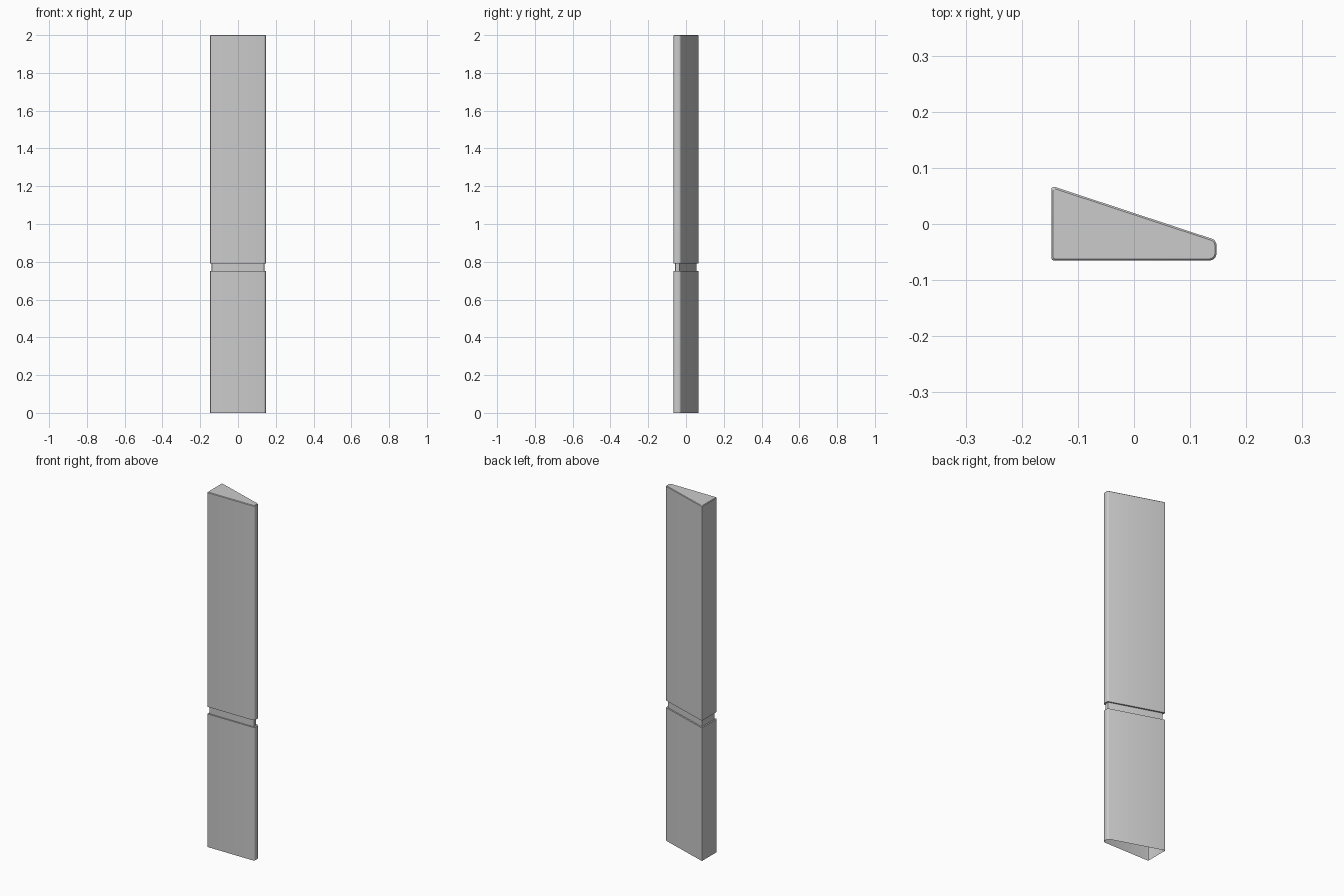
import bpy, bmesh, math
from mathutils import Vector

cube = bpy.data.objects.get("Cube")
if cube:
    bpy.data.objects.remove(cube, do_unlink=True)

grey = bpy.data.materials.new("light grey")
grey.use_nodes = True
grey.diffuse_color = (0.6, 0.6, 0.6, 1)
grey.node_tree.nodes["Principled BSDF"].inputs["Base Color"].default_value = (0.6, 0.6, 0.6, 1)

# Wedge corners, counter-clockwise, each with its rounding radius
CORNERS = [((-0.147, -0.065), 0.004), ((0.147, -0.065), 0.012),
           ((0.147, -0.029), 0.012), ((-0.147, 0.068), 0.004)]
STEPS = 4


def outline(inset):
    """Wedge outline moved inwards, with rounded corners."""
    pts = []
    for i, (corner, radius) in enumerate(CORNERS):
        c = Vector(corner)
        before = (Vector(CORNERS[i - 1][0]) - c).normalized()
        after = (Vector(CORNERS[(i + 1) % len(CORNERS)][0]) - c).normalized()
        half = before.angle(after) / 2
        bisector = (before + after).normalized()
        c += bisector * inset / math.sin(half)
        r = max(radius - inset, 0.003)
        centre = c + bisector * r / math.sin(half)
        sweep = math.pi - 2 * half
        middle = math.atan2(-bisector.y, -bisector.x)
        for k in range(STEPS + 1):
            a = middle + sweep * (k / STEPS - 0.5)
            pts.append(centre + r * Vector((math.cos(a), math.sin(a))))
    return pts


# Post: open at the bottom, a recessed groove, a chamfered top cap
LEVELS = [(0, 0), (0.75, 0), (0.75, 0.008), (0.79, 0.008),
          (0.79, 0), (1.997, 0), (2, 0.003)]
bm = bmesh.new()
rings = [[bm.verts.new((p.x, p.y, z)) for p in outline(inset)] for z, inset in LEVELS]
for low, high in zip(rings, rings[1:]):
    n = len(low)
    for i in range(n):
        j = (i + 1) % n
        bm.faces.new((low[i], low[j], high[j], high[i]))
bm.faces.new(rings[-1])

mesh = bpy.data.meshes.new("wedge_post")
bm.to_mesh(mesh)
bm.free()
mesh.materials.append(grey)
post = bpy.data.objects.new("wedge_post", mesh)
bpy.context.collection.objects.link(post)
bpy.context.view_layer.objects.active = post
post.select_set(True)
bpy.ops.object.shade_smooth_by_angle(angle=math.radians(35))
